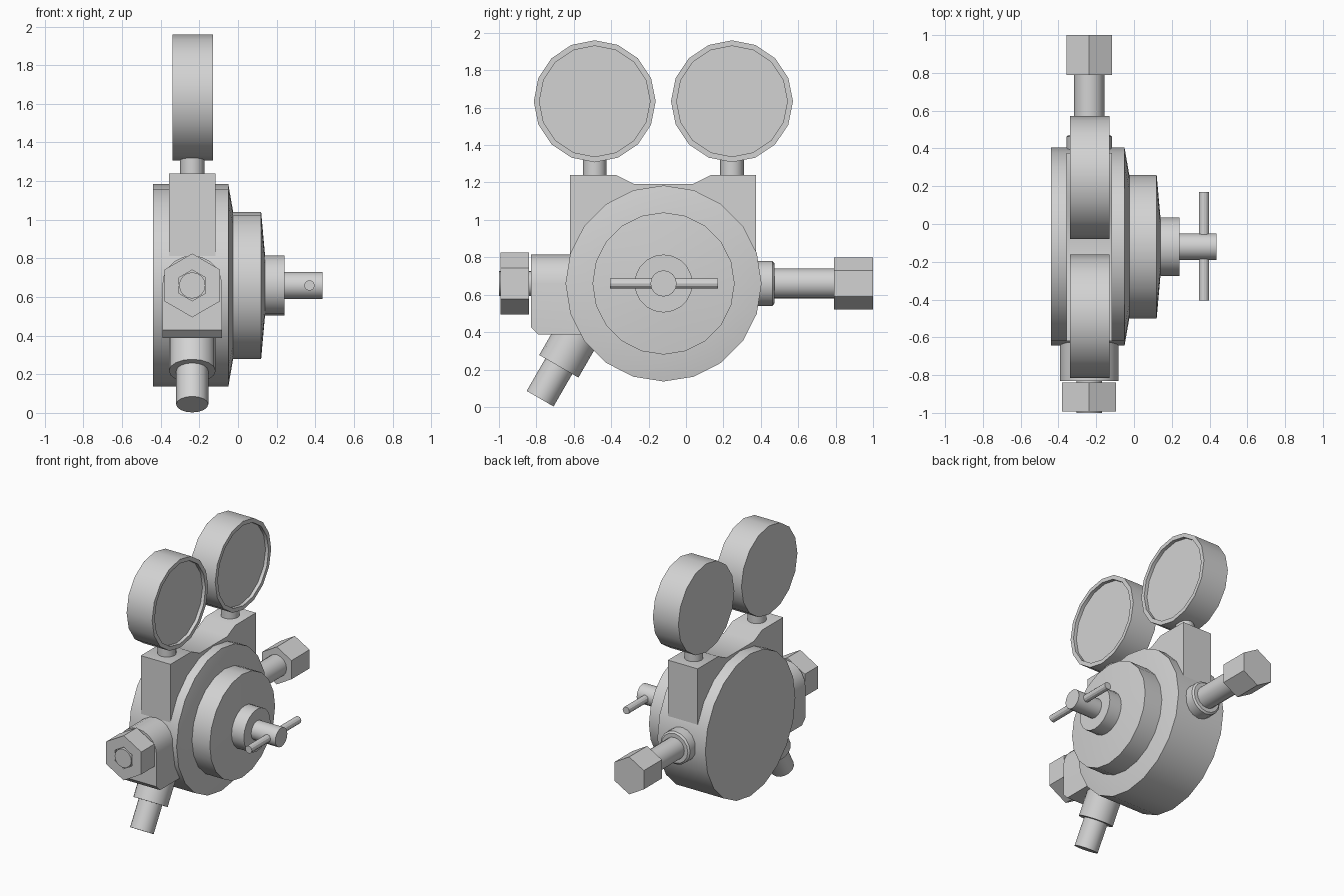
import bpy, bmesh, math
from mathutils import Vector

cube = bpy.data.objects.get("Cube")
if cube:
    bpy.data.objects.remove(cube, do_unlink=True)

# single metal colour
metal = bpy.data.materials.new("light_grey_metal")
metal.use_nodes = True
GREY = (0.65, 0.65, 0.65, 1.0)
metal.diffuse_color = GREY
metal.node_tree.nodes["Principled BSDF"].inputs["Base Color"].default_value = GREY

CX, CZ = -0.237, 0.66      # centre plane of the body, height of the main axes
CY = -0.12                 # centre of the round housing
X, Y, Z = Vector((1, 0, 0)), Vector((0, 1, 0)), Vector((0, 0, 1))


def finish(name, bm):
    """Turn a bmesh into a smooth-by-angle object."""
    bmesh.ops.recalc_face_normals(bm, faces=bm.faces[:])
    mesh = bpy.data.meshes.new(name)
    bm.to_mesh(mesh)
    bm.free()
    mesh.materials.append(metal)
    ob = bpy.data.objects.new(name, mesh)
    bpy.context.collection.objects.link(ob)
    bpy.ops.object.select_all(action='DESELECT')
    ob.select_set(True)
    bpy.context.view_layer.objects.active = ob
    bpy.ops.object.shade_smooth_by_angle(angle=math.radians(28))
    return ob


def turned(name, origin, axis, up, profile, sides):
    """Lathe (distance, radius) pairs about an axis; first corner lies along up."""
    bm = bmesh.new()
    origin, side = Vector(origin), axis.cross(up)
    rings = []
    for t, r in profile:
        ring = []
        for i in range(sides):
            a = 2 * math.pi * i / sides
            ring.append(bm.verts.new(origin + axis * t + (up * math.cos(a) + side * math.sin(a)) * r))
        rings.append(ring)
    for a, b in zip(rings, rings[1:]):
        for i in range(sides):
            j = (i + 1) % sides
            bm.faces.new((a[i], a[j], b[j], b[i]))
    bm.faces.new(rings[0])
    bm.faces.new(rings[-1])
    return finish(name, bm)


def prism(points, depth):
    """Extrude a flat outline along depth."""
    bm = bmesh.new()
    face = bm.faces.new([bm.verts.new(p) for p in points])
    res = bmesh.ops.extrude_face_region(bm, geom=[face], use_keep_orig=True)
    moved = [g for g in res["geom"] if isinstance(g, bmesh.types.BMVert)]
    bmesh.ops.translate(bm, verts=moved, vec=depth)
    return bm


# round housing, bonnet and hub, stacked along x
centre = (0, CY, CZ)
turned("housing", centre, X, Z, [(-0.44, 0.524), (-0.05, 0.524), (-0.025, 0.38)], 20)
turned("bonnet", centre, X, Z, [(-0.06, 0.38), (0.12, 0.38), (0.14, 0.155)], 20)
turned("hub", centre, X, Z, [(0.10, 0.155), (0.24, 0.155)], 20)
turned("adjusting_screw", centre, X, Z, [(0.20, 0.07), (0.437, 0.07)], 16)
turned("tee_handle", (0.37, 0, CZ), Y, Z, [(-0.405, 0.027), (0.17, 0.027)], 12)

# flat body with two raised shoulders for the gauges
outline = [(-0.62, CZ), (-0.62, 1.24), (-0.375, 1.24), (-0.28, 1.193),
           (0.04, 1.193), (0.135, 1.24), (0.375, 1.24), (0.375, CZ)]
finish("body", prism([(CX - 0.121, y, z) for y, z in outline], X * 0.242))

# inlet block: square below, round on top, chamfered lower front edge
R, FRONT, BOTTOM = 0.155, -0.83, 0.388
arch = [(CX + R * math.cos(math.pi * i / 10), FRONT, CZ + R * math.sin(math.pi * i / 10))
        for i in range(11)]
arch += [(CX - R, FRONT, BOTTOM), (CX + R, FRONT, BOTTOM)]
bm = prism(arch, Y * 0.45)
edge = [e for e in bm.edges
        if all(abs(v.co.y - FRONT) < 1e-4 and abs(v.co.z - BOTTOM) < 1e-4 for v in e.verts)]
bmesh.ops.bevel(bm, geom=edge, offset=0.04, segments=1, affect='EDGES')
finish("inlet_block", bm)

# front hex nut, with a recess around its threaded stem
line = (CX, 0, CZ)
turned("front_stem", line, Y, Z, [(-1.0, 0.068), (-0.80, 0.068)], 16)
turned("front_nut", line, Y, Z, [(-0.84, 0.165), (-0.992, 0.165), (-0.992, 0.08), (-0.97, 0.08)], 6)

# rear fitting
turned("rear_collar", line, Y, Z, [(0.30, 0.121), (0.462, 0.121), (0.472, 0.108)], 16)
turned("rear_pipe", line, Y, Z, [(0.40, 0.08), (0.82, 0.08)], 16)
turned("rear_nut", line, Y, Z, [(0.79, 0.138), (1.0, 0.138)], 6)

# outlet sloping down and forward
down = Vector((0, -0.5, -0.866))
tip = (CX, -0.78, 0.044)
turned("outlet_socket", tip, down, X, [(-0.55, 0.121), (-0.20, 0.121)], 16)
turned("outlet_pipe", tip, down, X, [(-0.30, 0.083), (0, 0.083)], 16)

# pair of gauges with recessed dials
for label, y in (("front", -0.488), ("rear", 0.246)):
    turned(label + "_gauge_stem", (CX, y, 0), Z, X, [(1.20, 0.063), (1.36, 0.063)], 16)
    turned(label + "_gauge", (0, y, 1.634), X, Z,
           [(-0.338, 0.326), (-0.13, 0.326), (-0.13, 0.296), (-0.155, 0.296)], 16)
